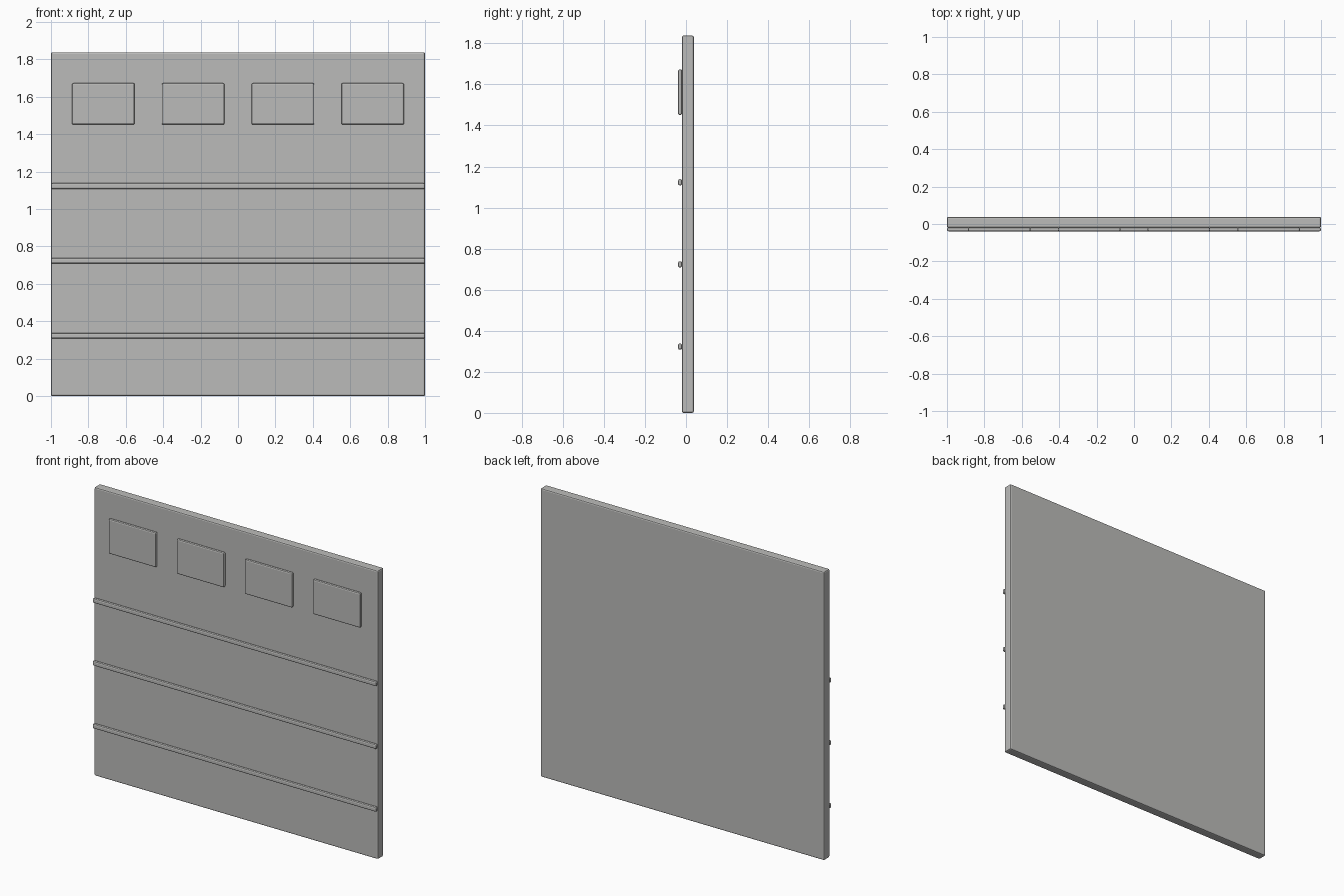
import bpy

if "Cube" in bpy.data.objects:
    bpy.data.objects.remove(bpy.data.objects["Cube"], do_unlink=True)

# Painted metal, shared by every part
paint = bpy.data.materials.new("warm_grey_paint")
paint.use_nodes = True
colour = (0.5, 0.5, 0.49, 1)
paint.diffuse_color = colour
paint.node_tree.nodes["Principled BSDF"].inputs["Base Color"].default_value = colour


def rounded_box(name, centre, size, bevel, segments=2):
    bpy.ops.mesh.primitive_cube_add(size=1, location=centre)
    box = bpy.context.object
    box.name = name
    box.scale = size
    bpy.ops.object.transform_apply(location=False, rotation=False, scale=True)
    box.data.materials.append(paint)
    mod = box.modifiers.new("soft_edges", "BEVEL")
    mod.width = bevel
    mod.segments = segments
    mod.limit_method = "ANGLE"
    bpy.ops.object.modifier_apply(modifier=mod.name)
    return box


# Main door slab
rounded_box("door_panel", (0, 0.009, 0.919), (2, 0.058, 1.838), 0.008)

# Horizontal ribs between the door sections
for i in range(3):
    rounded_box(f"section_rib_{i + 1}", (0, -0.029, 0.323 + 0.4 * i),
                (2, 0.02, 0.03), 0.008)

# Row of raised window panes
for i in range(4):
    rounded_box(f"window_{i + 1}", (-0.72 + 0.48 * i, -0.029, 1.562),
                (0.335, 0.02, 0.222), 0.008)
